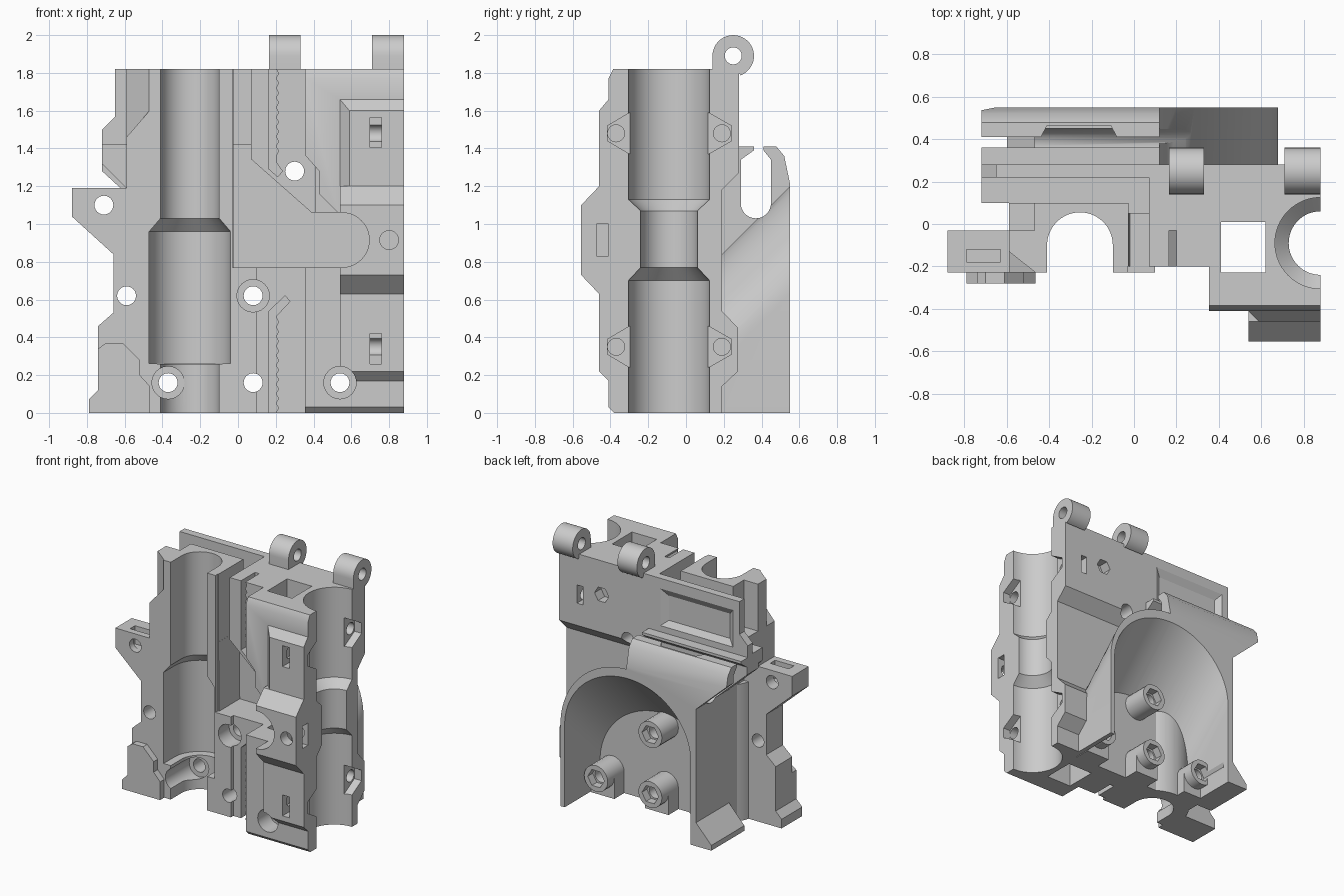
import bpy, bmesh
from math import sin, cos, pi

if "Cube" in bpy.data.objects:
    bpy.data.objects.remove(bpy.data.objects["Cube"])

PLACE = {'x': lambda u, v, t: (t, u, v),   # points are (y, z)
         'y': lambda u, v, t: (u, t, v),   # points are (x, z)
         'z': lambda u, v, t: (u, v, t)}   # points are (x, y)


def loft(rings, axis, name="helper"):
    """Skin a list of (points, offset along axis) and cap both ends."""
    bm = bmesh.new()
    loops = [[bm.verts.new(PLACE[axis](u, v, t)) for u, v in pts] for pts, t in rings]
    n = len(loops[0])
    for a, b in zip(loops, loops[1:]):
        for i in range(n):
            bm.faces.new((a[i], a[(i + 1) % n], b[(i + 1) % n], b[i]))
    bm.faces.new(loops[0])
    bm.faces.new(loops[-1])
    bmesh.ops.recalc_face_normals(bm, faces=bm.faces)
    me = bpy.data.meshes.new(name)
    bm.to_mesh(me)
    bm.free()
    ob = bpy.data.objects.new(name, me)
    bpy.context.collection.objects.link(ob)
    return ob


def prism(pts, axis, a, b, name="helper"):
    return loft([(pts, a), (pts, b)], axis, name)


def rect(u0, u1, v0, v1):
    return [(u0, v0), (u1, v0), (u1, v1), (u0, v1)]


def box(x0, x1, y0, y1, z0, z1):
    return prism(rect(x0, x1, y0, y1), 'z', z0, z1)


def arc(cu, cv, r, a0, a1, n):
    return [(cu + r * cos(a0 + (a1 - a0) * i / n), cv + r * sin(a0 + (a1 - a0) * i / n))
            for i in range(n + 1)]


def cyl(cu, cv, r, axis, a, b, n=24):
    return prism(arc(cu, cv, r, 0, 2 * pi, n)[:-1], axis, a, b)


def combine(tool, op):
    m = body.modifiers.new("b", 'BOOLEAN')
    m.operation, m.solver, m.object = op, 'EXACT', tool
    bpy.context.view_layer.objects.active = body
    bpy.ops.object.modifier_apply(modifier=m.name)
    bpy.data.objects.remove(tool)


def add(*tools):
    for t in tools:
        combine(t, 'UNION')


def cut(*tools):
    for t in tools:
        combine(t, 'DIFFERENCE')


def arch(w, h, y, bottom):
    # arched outline whose centre climbs with y, giving a 45 degree roof
    top = [(.11 + w * u, y + .08 + h * v) for u, v in arc(0, 0, 1, 0, pi, 40)]
    return top + [(.11 - w, bottom), (.11 + w, bottom)]


# Central core
body = prism([(-.2, 0), (.19, 0), (.19, .14), (.275, .22), (.275, .45), (.19, .54), (.19, 1.18),
              (.28, 1.27), (.28, 1.82), (-.2, 1.82)], 'x', -.47, .88, "housing_body")

# Left rod channel block, side plate with tab, front foot
add(box(-.47, -.03, -.23, .1, 0, 1.82), box(-.04, .1, -.23, 0, 0, .77))
add(prism([(-.79, 0), (-.79, .07), (-.74, .12), (-.74, .46), (-.66, .53), (-.66, .84), (-.88, 1.04),
           (-.88, 1.19), (-.59, 1.19), (-.59, 1.46), (-.46, 1.61), (-.46, 0)], 'y', -.23, -.03))
add(box(-.59, -.46, -.1, .11, 1.19, 1.46))
add(prism([(-.59, -.03), (-.59, -.13), (-.47, -.225), (-.45, -.225), (-.45, -.03)], 'z', 1.3, 1.82))
add(prism([(-.79, 0), (-.79, .07), (-.74, .12), (-.74, .34), (-.7, .37), (-.61, .37), (-.52, .28),
           (-.52, .2), (-.465, .14), (-.465, 0)], 'y', -.28, -.2))

# Upper back plate
add(prism([(-.59, 1.19), (-.72, 1.32), (-.72, 1.5), (-.65, 1.57), (-.65, 1.82), (.1, 1.82), (.1, 1.19)],
          'y', .1, .28))

# Right block with raised front pads, upper pad chamfered on the left
add(prism([(0, 0), (-.38, 0), (-.41, .03), (-.41, 1.77), (-.385, 1.82), (0, 1.82)], 'x', .355, .88))
pads = [(-.3, .17), (-.41, .17), (-.46, .22), (-.46, .63), (-.555, .73), (-.555, 1.1), (-.46, 1.2),
        (-.46, 1.6), (-.41, 1.66), (-.3, 1.66)]
add(prism(pads, 'x', .54, .88))
cut(prism([(.53, -.4105), (.54, -.4105), (.64, -.51), (.64, -.6), (.53, -.6)], 'z', 1.2, 1.7))

# Rear shell: arched cover, side wall with flared foot and upper flange
add(loft([(arch(.57, .57, y, 0), y) for y in (.15, .55)], 'y'))
add(prism([(-.6, 0), (-.6, .04), (-.47, .18), (-.47, 1.05), (-.72, 1.28), (-.72, 1.41), (.12, 1.41),
           (.12, 0)], 'y', .15, .55))
cut(prism([(.56, 1.17), (.52, 1.36), (.47, 1.42), (.6, 1.5)], 'x', -.8, .2))

# Cable slot with narrow mouth, and notch in the rear hook
cut(prism(arc(.37, 1.11, .08, pi, 2 * pi, 14) + [(.45, 1.34), (.41, 1.39), (.41, 1.5), (.36, 1.5),
          (.36, 1.39), (.29, 1.34)], 'x', -.9, .9))
cut(prism([(-.45, .39), (-.07, .39), (-.11, .465), (-.41, .465)], 'z', 1.33, 1.5))

# Rear cavity, then bearing bulge and screw bosses standing in it
cut(loft([(arch(.535, .5, y, -.1), y) for y in (.12, .58)], 'y'))
add(prism(arc(-.255, -.1, .265, .2, pi - .2, 32), 'z', 0, 1.05))
bosses = [(.08, .62), (.08, .16), (.54, .16), (-.37, .16)]
for x, z in bosses:
    add(cyl(x, z, .1, 'y', .08, .32, 20))
    if z < .3:
        add(box(x - .1, x + .1, .08, .24, 0, z))
    cut(cyl(x, z, .07, 'y', .26, .5, 6))

# Gap between the left channel block and the thin back panel
cut(box(-.8, .07, .1, .22, 1.42, 1.9))

# Hinge lugs
for x0, x1 in ((.165, .33), (.71, .88)):
    add(prism(arc(.25, 1.89, .11, -1.2, pi, 28) + [(.14, 1.8), (.28, 1.8)], 'x', x0, x1))
cut(cyl(.25, 1.89, .045, 'x', .1, 1))


# Left U-shaped rod channel with wide bearing seat
def u_section(r):
    return arc(-.255, -.1, r, 0, pi, 32) + [(-.255 - r, -.5), (-.255 + r, -.5)]


seat = [(-.1, .155), (.26, .155), (.2605, .215), (.96, .215), (1.03, .155), (1.9, .155)]
cut(loft([(u_section(r), z) for z, r in seat], 'z'))

# Right rod channel, open to the side
bore = [(-.1, .215), (.7, .215), (.77, .15), (1.07, .15), (1.13, .215), (1.9, .215)]
cut(loft([(arc(.88, -.09, r, 0, 2 * pi, 64)[:-1], z) for z, r in bore], 'z'))

# Square shaft, front gear notch, relief above it, groove beside the channel
cut(box(.41, .62, -.23, .01, -.1, 1.9))
cut(prism([(-.02, .77)] + arc(.55, .915, .145, -pi / 2, pi / 2, 20) +
          [(.39, 1.06), (.05, 1.36), (-.025, 1.36)], 'y', -.7, .05))
cut(prism([(.34, 1.05), (.54, 1.05), (.43, 1.16), (.43, 1.28), (.35, 1.37), (.34, 1.37)], 'y', -.7, -.2))
cut(box(-.025, .07, -.5, .05, 1.3, 1.9), box(-.025, .07, 0, .15, 1.42, 1.9))


# Toothed belt slots in the front face
def teeth(z0, z1):
    n = int((z1 - z0) / .025)
    return [(.2 + .015 * (i % 2), z0 + (z1 - z0) * i / n) for i in range(n + 1)]


cut(prism([(.165, 1.34), (.165, 1.29), (.21, 1.25), (.235, 1.28), (.2, 1.33)] + teeth(1.36, 1.9) +
          [(.165, 1.9)], 'y', -.5, -.03))
cut(prism([(.165, -.05)] + teeth(-.05, .48) + [(.2, .51), (.275, .59), (.25, .62), (.165, .54)],
          'y', -.5, -.03))

# Front screw holes, some countersunk
for x, z in ((.3, 1.28), (-.71, 1.1), (-.59, .62), *bosses):
    cut(cyl(x, z, .05, 'y', -.7, .7))
for x, z, y in ((.08, .62, -.1), (-.37, .16, .06), (.54, .16, -.27)):
    cut(cyl(x, z, .086, 'y', -.7, y))
cut(cyl(.8, .915, .05, 'y', -.7, -.4))

# Nut slots: front pads, right side, tab top, back plate
for z in (.34, 1.485):
    cut(box(.7, .76, -.6, -.36, z - .08, z + .08))
cut(box(.74, .95, -.475, -.41, .83, 1))
cut(box(-.79, -.63, -.18, -.12, 1.05, 1.3))
cut(box(.68, .73, .2, .35, 1.44, 1.58))
cut(cyl(.52, 1.56, .06, 'y', .2, .35, 6))

# Clamp holes and flared pockets along the right channel
for y, inner, outer in ((-.37, -.28, -.415), (.19, .1, .24)):
    for z in (.35, 1.48):
        cut(cyl(y, z, .045, 'x', .68, 1))
        cut(prism([(inner, z - .12), (outer, z - .04), (outer, z + .04), (inner, z + .12)], 'x', .82, 1))

# Sloped rectangular recess on the back panel
cut(loft([(rect(-.55, -.03, 1.5, 1.69), .25), (rect(-.6, .03, 1.45, 1.75), .285)], 'y'))

bpy.ops.object.select_all(action='DESELECT')
body.select_set(True)
bpy.context.view_layer.objects.active = body
bpy.ops.object.shade_smooth_by_angle(angle=0.5)
